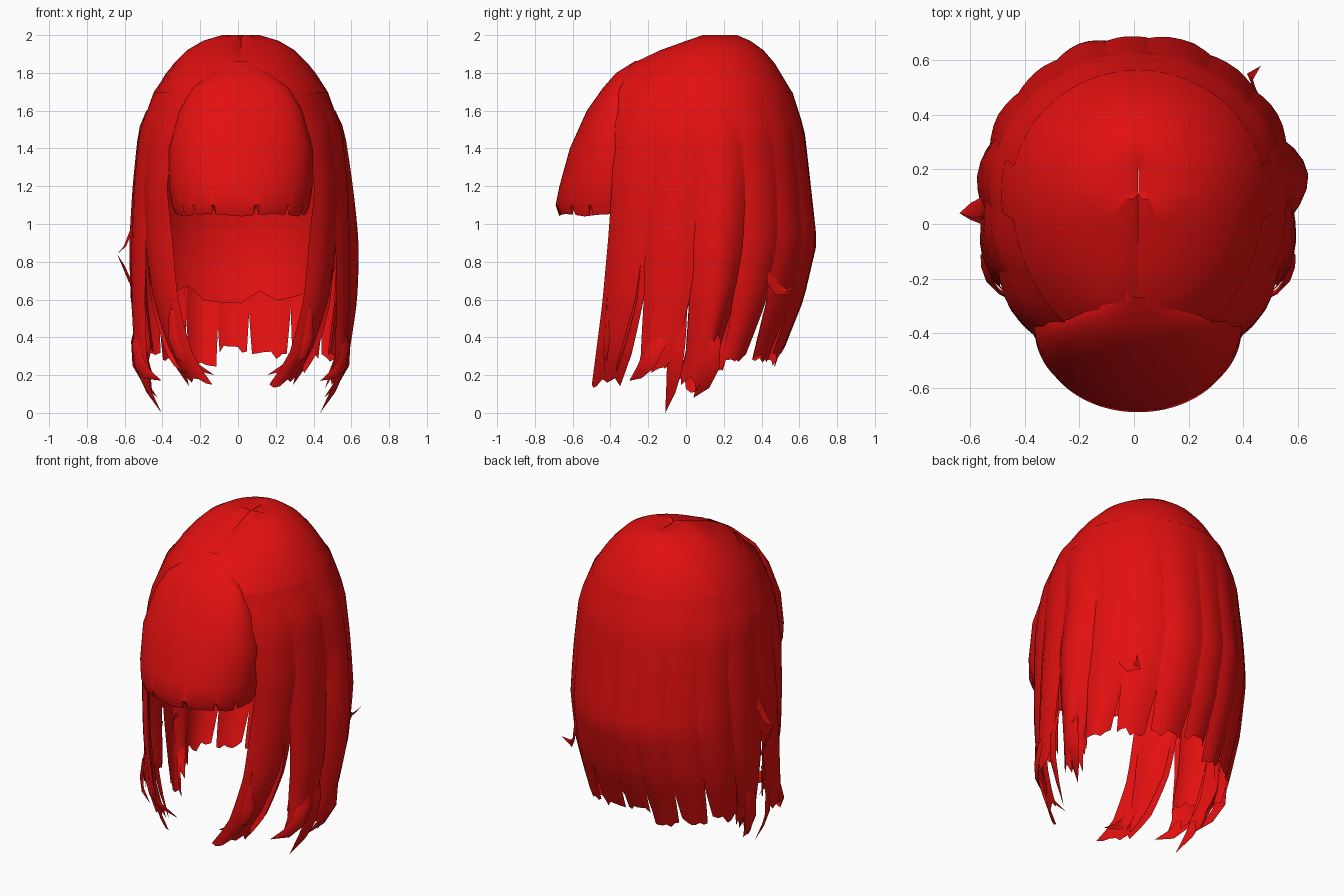
import bpy
import random
from math import sin, cos, pi, asin
from mathutils import Vector

random.seed(4)
if "Cube" in bpy.data.objects:
    bpy.data.objects.remove(bpy.data.objects["Cube"])

red = bpy.data.materials.new("hair red")
red.use_nodes = True
red.diffuse_color = (0.76, 0.005, 0.005, 1)
red.node_tree.nodes["Principled BSDF"].inputs["Base Color"].default_value = red.diffuse_color

# Head outline by height: z, half width, front edge y, back y, opening half width
OUTLINE = [
    (1.985, .001, .11, .22, 0), (2, .1, .09, .27, 0), (1.97, .2, 0, .34, 0),
    (1.92, .285, -.14, .41, 0), (1.85, .355, -.29, .47, 0),
    (1.8, .395, -.33, .5, .12), (1.7, .46, -.37, .56, .25), (1.5, .535, -.38, .62, .35),
    (1.2, .555, -.39, .65, .39), (.9, .565, -.41, .68, .365), (.6, .56, -.44, .61, .35),
    (.3, .53, -.48, .49, .3), (0, .45, -.51, .4, .15)]
# Fringe by height: z, half width, front y, back y
FRINGE = [(1.862, .04, -.27, -.24), (1.8, .15, -.37, -.3), (1.72, .255, -.44, -.35),
          (1.6, .325, -.525, -.36), (1.4, .38, -.615, -.365), (1.2, .38, -.67, -.37),
          (1.1, .365, -.69, -.37), (1.04, .345, -.67, -.38)]
MID_Y, SHIFT = .12, .015


def outline_at(z):
    """Interpolate the head outline below the crown."""
    rows = OUTLINE[1:]
    for hi, lo in zip(rows, rows[1:]):
        if z >= lo[0]:
            k = (hi[0] - z) / (hi[0] - lo[0])
            return [a + (b - a) * k for a, b in zip(hi, lo)]
    return list(rows[-1])


def around(row, u, offset=0):
    """Point on an outline; u runs from -1 to 1 around the back."""
    z, half, front, back, opening = row
    limit = pi - asin(min(1, opening / half))
    a = u * limit
    depth = back - MID_Y if cos(a) > 0 else (front - MID_Y) / cos(limit)
    return Vector(((half + offset) * sin(a), MID_Y + (depth + offset) * cos(a), z))


def surface(name, rows):
    """Join rows of points into a smooth sheet."""
    n = len(rows[0])
    verts = [(p[0] + SHIFT, p[1], p[2]) for row in rows for p in row]
    faces = [(j * n + i, (j + 1) * n + i, (j + 1) * n + i + 1, j * n + i + 1)
             for j in range(len(rows) - 1) for i in range(n - 1)]
    mesh = bpy.data.meshes.new(name)
    mesh.from_pydata(verts, [], faces)
    mesh.materials.append(red)
    ob = bpy.data.objects.new(name, mesh)
    bpy.context.collection.objects.link(ob)
    bpy.ops.object.select_all(action='DESELECT')
    ob.select_set(True)
    bpy.context.view_layer.objects.active = ob
    bpy.ops.object.shade_smooth_by_angle(angle=pi / 4)


def lock(name, u0, u1, top, end, taper=.5, lift=.02, jag=.07, tip=(0, 0), cols=6, steps=18):
    """A broad lock hanging on the outline, narrowing to a ragged tip."""
    jags = [random.uniform(0, jag) for _ in range(cols + 1)]
    mid = (u0 + u1) / 2
    rows = []
    for j in range(steps + 1):
        t = j / steps
        narrow = 1 - (1 - taper) * max(0, (t - .5) / .5) ** 1.5
        row = []
        for i in range(cols + 1):
            s = i / cols
            z = top + (end + jags[i] - top) * t
            u = mid + (u0 + (u1 - u0) * s - mid) * narrow
            p = around(outline_at(z), u, .003 + lift * sin(pi * min(.5, t * .8)) * sin(pi * s))
            p.x += tip[0] * t ** 4
            p.y += tip[1] * t ** 4
            row.append(p)
        rows.append(row)
    surface(name, rows)


def wisp(name, points, width):
    """A ridged blade through a few points, narrow at both ends."""
    pts = [Vector(p) for p in points]
    rows = []
    for j, p in enumerate(pts):
        along = (pts[min(j + 1, len(pts) - 1)] - pts[max(j - 1, 0)]).normalized()
        out = Vector((p.x, p.y - MID_Y, 0)).normalized()
        side = along.cross(out).normalized() * width * sin(pi * (.12 + .88 * j / (len(pts) - 1)))
        rows.append([p - side, p + out * side.length * .4, p + side])
    surface(name, rows)


# Crown with a shallow parting
cols = 36
crown = []
for row in OUTLINE[:10]:
    line = [around(row, 2 * i / cols - 1) for i in range(cols + 1)]
    if row[4] == 0 and row[1] > .05:
        for p in (line[0], line[-1]):
            p.z -= .015
    crown.append(line)
surface("crown", crown)

# Fringe with fine notches along its lower edge
cols = 80
notches = (13, 20, 29, 46, 60, 70)
fringe = []
for z, half, front, back in FRINGE:
    line = []
    for i in range(cols + 1):
        a = pi * (i / cols - .5)
        cut = .055 if i in notches and z < 1.05 else .012 * abs(sin(a * 3))
        line.append((half * sin(a), back + (front - back) * cos(a) ** .9,
                     z + (cut if z < 1.05 else 0)))
    fringe.append(line)
surface("fringe", fringe)

# Inner back layer with a ragged hem
cols = 16
inner = []
for j in range(6):
    line = []
    for i in range(cols + 1):
        u = (i / cols - .5) * 1.25
        hem = .58 + .6 * u * u + (.06 if i % 4 == 1 else 0)
        line.append(around(outline_at(1.3 + (hem - 1.3) * j / 5), u, -.05))
    inner.append(line)
surface("inner_back_layer", inner)

# Back locks
edges = (-.36, -.22, -.09, .03, .2, .36)
ends = (.27, .24, .31, .28, .26)
for n, end in enumerate(ends):
    lock("back_lock_%d" % (n + 1), edges[n] - .014, edges[n + 1] + .014, 1.7, end,
         taper=.72, lift=.012 + .008 * (n % 2), jag=.05)

# Side and front locks, mirrored
for label, s, puff in (("right", -1, .03), ("left", 1, .065)):
    lock(label + "_front_lock", s * .83, s * 1.0, 1.7, .12, .75, .025, .07, (-s * .1, -.02))
    lock(label + "_front_under_lock", s * .86, s * .98, 1.1, .2, .4, -.03, .08, (-s * .03, 0))
    lock(label + "_temple_lock", s * .68, s * .85, 1.7, .2, .6, .025, .12, (s * .045, 0))
    lock(label + "_temple_under_lock", s * .7, s * .82, 1.1, .3, .8, -.04, .08)
    lock(label + "_ear_lock", s * .5, s * .7, 1.6, .1, .5, puff, .12, (-s * .04, -.06))
    lock(label + "_ear_under_lock", s * .5, s * .64, 1.1, .2, .7, -.03, .1)
    lock(label + "_rear_side_lock", s * .34, s * .53, 1.7, .27, .75, .02, .05, (0, -.03))

    # Loose curling ends
    wisp(label + "_low_wisp", [(s * .54, -.01, .55), (s * .56, -.04, .38), (s * .54, -.06, .24),
                               (s * .49, -.08, .12), (s * .42, -.11, 0)], .045)
    wisp(label + "_forward_wisp", [(s * .53, -.08, .5), (s * .56, -.15, .36), (s * .54, -.2, .27),
                                   (s * .5, -.25, .21), (s * .42, -.3, .17)], .05)
    wisp(label + "_rear_wisp", [(s * .53, .12, .55), (s * .56, .13, .38), (s * .55, .12, .25),
                                (s * .5, .09, .15), (s * .44, .04, .08)], .06)
    wisp(label + "_inner_curl", [(s * .37, -.42, .55), (s * .36, -.42, .4), (s * .32, -.43, .31),
                                 (s * .25, -.43, .25), (s * .14, -.42, .2)], .035)

# Flicked ends standing off the outline
wisp("right_flick", [(-.55, .08, 1.05), (-.58, .06, .95), (-.61, .05, .88), (-.655, .04, .84)], .035)
wisp("right_flick_return", [(-.55, .02, .62), (-.585, .03, .7), (-.62, .04, .78), (-.655, .04, .84)], .03)
wisp("rear_flick", [(.46, .37, .9), (.45, .43, .74), (.42, .49, .65), (.41, .54, .64), (.45, .58, .69)], .035)
